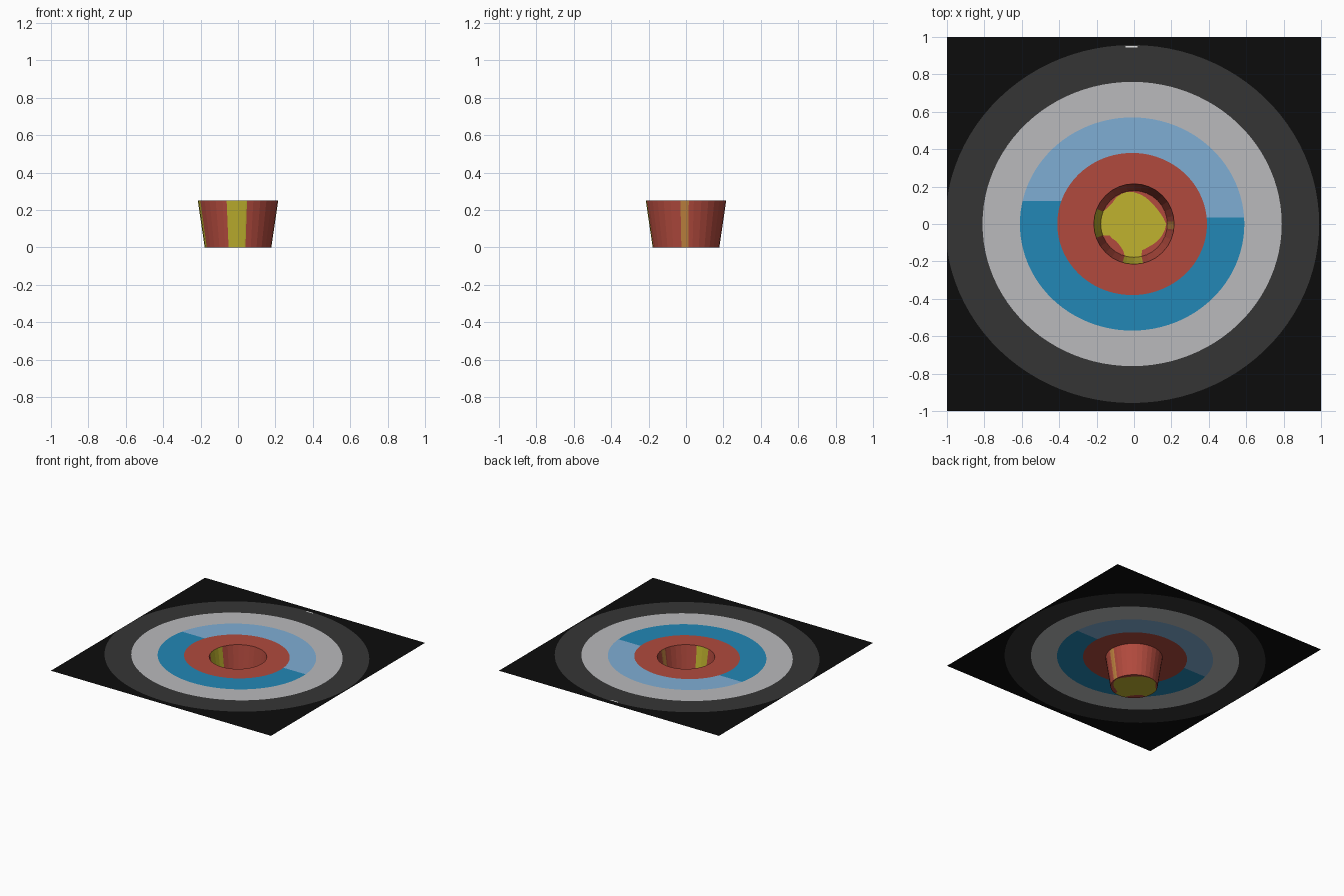
import bpy, bmesh, math

if "Cube" in bpy.data.objects:
    bpy.data.objects.remove(bpy.data.objects["Cube"])

TOP = 0.25            # height of the sheet and cup rim
RIM, BASE = 0.215, 0.178
SIDES, SEG = 32, 96


def srgb(r, g, b):
    def lin(c):
        c = min(1, c * 1.04 / 255)
        return c / 12.92 if c < 0.04045 else ((c + 0.055) / 1.055) ** 2.4
    return (lin(r), lin(g), lin(b), 1)


COLOURS = {
    "black": (12, 12, 12), "dark grey": (51, 51, 51), "pale grey": (178, 179, 181),
    "light blue": (122, 167, 204), "blue": (33, 130, 175), "red": (170, 71, 59),
    "yellow": (185, 172, 45), "tan": (186, 128, 62), "white": (225, 225, 225),
}
NAMES = list(COLOURS)
MATS = []
for name, rgb in COLOURS.items():
    m = bpy.data.materials.new(name)
    m.diffuse_color = srgb(*rgb)
    m.use_nodes = True
    m.node_tree.nodes["Principled BSDF"].inputs["Base Color"].default_value = m.diffuse_color
    MATS.append(m)


def finish(name, bm):
    me = bpy.data.meshes.new(name)
    bm.to_mesh(me)
    bm.free()
    for m in MATS:
        me.materials.append(m)
    ob = bpy.data.objects.new(name, me)
    bpy.context.collection.objects.link(ob)


def facet_point(deg, r, z):
    """Point at an angle on the outline of a 32-sided polygon."""
    step = 360 / SIDES
    off = math.radians((deg % step) - step / 2)
    d = r * math.cos(math.radians(step / 2)) / math.cos(off)
    a = math.radians(deg)
    return (d * math.cos(a), d * math.sin(a), z)


def add_face(bm, verts, colour):
    f = bm.faces.new(verts)
    f.material_index = NAMES.index(colour)
    return f


# target sheet: hole, elliptical rings, square border
bm = bmesh.new()
loops = [[bm.verts.new(facet_point(i * 360 / SEG, RIM, TOP)) for i in range(SEG)]]
for rx, ry in ((0.4, 0.38), (0.6, 0.57), (0.8, 0.76), (1.0, 0.957)):
    ring = []
    for i in range(SEG):
        t = 2 * math.pi * i / SEG
        ring.append(bm.verts.new((max(-1, rx * math.cos(t) - 0.01), ry * math.sin(t), TOP)))
    loops.append(ring)
square = []
for i in range(SEG):
    c, s = math.cos(2 * math.pi * i / SEG), math.sin(2 * math.pi * i / SEG)
    k = max(abs(c), abs(s))
    square.append(bm.verts.new((c / k, s / k, TOP)))
loops.append(square)
blue_faces = []
for k, colour in enumerate(("red", "blue", "pale grey", "dark grey", "black")):
    for i in range(SEG):
        j = (i + 1) % SEG
        f = add_face(bm, (loops[k][i], loops[k + 1][i], loops[k + 1][j], loops[k][j]), colour)
        if f.calc_area() < 1e-6:
            bm.faces.remove(f)
        elif colour == "blue":
            blue_faces.append(f)
# blue ring: cut into a light far half and a deeper near half
SPLIT = {-1: 0.124, 1: 0.036}
for side, y in SPLIT.items():
    part = [f for f in blue_faces if f.is_valid and f.calc_center_median().x * side > 0]
    geom = part + list({e for f in part for e in f.edges}) + list({v for f in part for v in f.verts})
    bmesh.ops.bisect_plane(bm, geom=geom, plane_co=(0, y, 0), plane_no=(0, 1, 0))
for f in bm.faces:
    c = f.calc_center_median()
    if f.material_index == NAMES.index("blue") and c.y > SPLIT[1 if c.x > 0 else -1]:
        f.material_index = NAMES.index("light blue")
finish("target_sheet", bm)

# small white fleck at the far edge of the outer ring
bm = bmesh.new()
add_face(bm, [bm.verts.new((x, y, TOP + 0.001)) for x, y in
              ((-0.045, 0.943), (0.02, 0.943), (0.02, 0.952), (-0.045, 0.952))], "white")
finish("edge_fleck", bm)

# cup: faceted wall with coloured strips, floor with a yellow patch
STRIPS = [(158, 200, "yellow"), (253.5, 283, "yellow"), (352, 364, "tan")]
PATCH = [(0, .172), (15, .157), (30, .147), (50, .147), (70, .157), (90, .17), (100, .176),
         (120, .174), (135, .162), (150, .165), (158, .178), (200, .178), (205, .145),
         (225, .132), (245, .142), (253.5, .178), (283, .178), (287, .147), (305, .145),
         (330, .158), (345, .166), (360, .172)]


def patch_radius(a):
    for (a0, r0), (a1, r1) in zip(PATCH, PATCH[1:]):
        if a0 <= a <= a1:
            return r0 + (r1 - r0) * (a - a0) / (a1 - a0)


angles = {i * 360 / SIDES for i in range(SIDES)} | {205.0, 287.0}
for a0, a1, _ in STRIPS:
    angles |= {a0 % 360, a1 % 360}
angles = sorted(angles)
bm = bmesh.new()
rim = [bm.verts.new(facet_point(a, RIM, TOP)) for a in angles]
base = [bm.verts.new(facet_point(a, BASE, 0)) for a in angles]
patch = [bm.verts.new(facet_point(a, min(patch_radius(a), BASE - 0.0005), 0)) for a in angles]
n = len(angles)
for i in range(n):
    j = (i + 1) % n
    mid = (angles[i] + (angles[j] if j else 360)) / 2
    colour = "red"
    for a0, a1, c in STRIPS:
        if a0 < mid < a1 or a0 < mid + 360 < a1:
            colour = c
    add_face(bm, (base[i], base[j], rim[j], rim[i]), colour)
    add_face(bm, (base[j], base[i], patch[i], patch[j]), "red")
add_face(bm, patch[::-1], "yellow")
finish("cup", bm)
